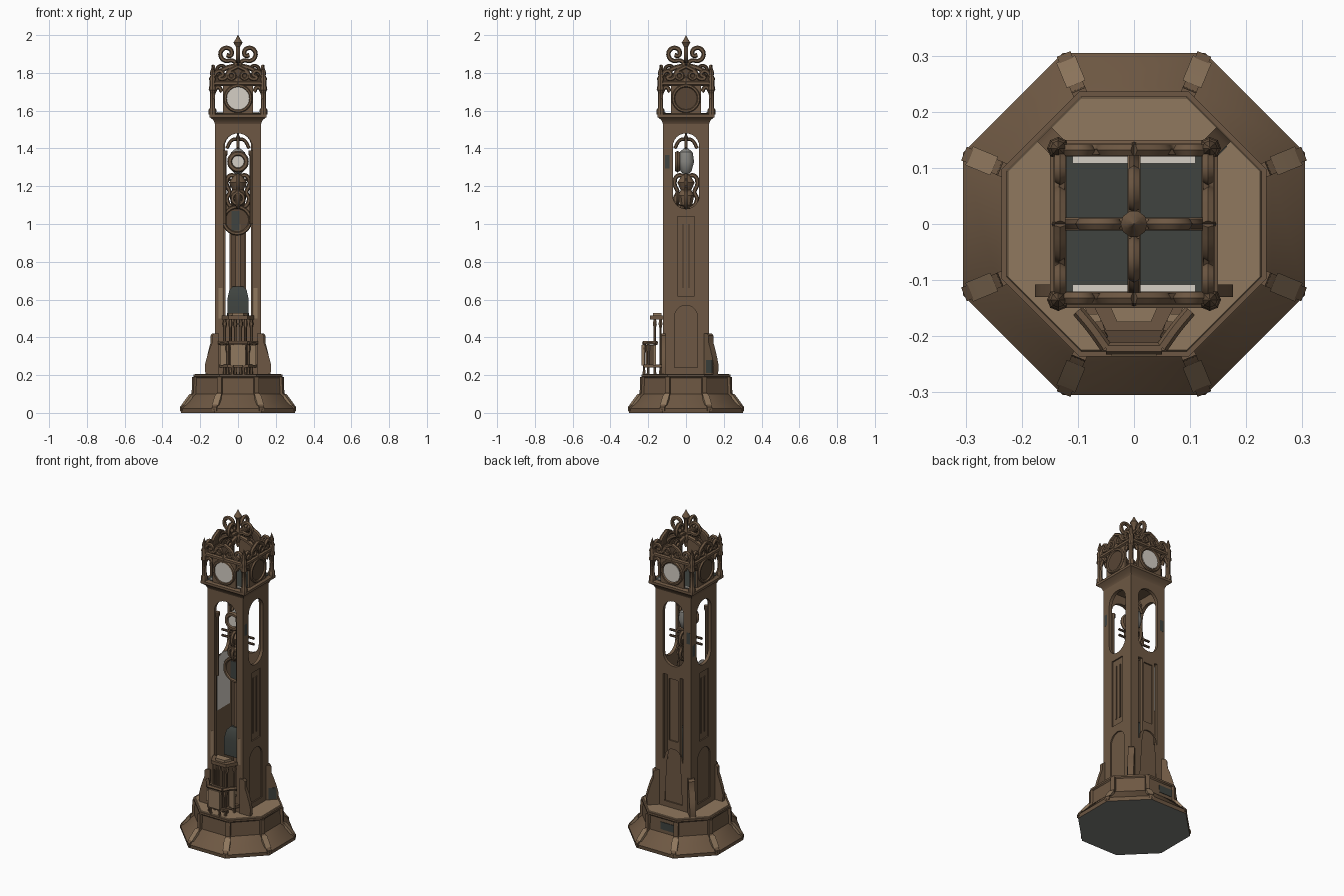
import bpy, bmesh
from math import pi, sin, cos, radians
from mathutils import Matrix

if "Cube" in bpy.data.objects:
    bpy.data.objects.remove(bpy.data.objects["Cube"])
made = []

def material(name, rgb):
    m = bpy.data.materials.new(name)
    m.use_nodes = True
    m.diffuse_color = (*rgb, 1)
    m.node_tree.nodes["Principled BSDF"].inputs["Base Color"].default_value = (*rgb, 1)
    return m

WOOD = material("brown wood", (0.155, 0.097, 0.056))
DARK = material("dark wood", (0.095, 0.059, 0.035))
WORN = material("worn light wood", (0.28, 0.188, 0.112))
SLATE = material("slate", (0.05, 0.057, 0.051))
UNDER = material("grey underside", (0.2, 0.205, 0.19))
DIAL = material("pale dial", (0.66, 0.62, 0.56))
GREY = material("grey glass", (0.25, 0.245, 0.225))

def lathe(name, profile, mat, sides=12, at=(0, 0), turn=0.0, under=None):
    """Stack of polygon rings from (radius, height) pairs."""
    bm = bmesh.new()
    angles = [turn + 2 * pi * i / sides for i in range(sides)]
    rings = [[bm.verts.new((at[0] + r * cos(t), at[1] + r * sin(t), z)) for t in angles] for r, z in profile]
    for a, b in zip(rings, rings[1:]):
        for i in range(sides):
            j = (i + 1) % sides
            bm.faces.new((a[i], a[j], b[j], b[i]))
    bm.faces.new(rings[0][::-1])
    bm.faces.new(rings[-1])
    me = bpy.data.meshes.new(name)
    bm.to_mesh(me)
    bm.free()
    me.materials.append(mat)
    me.materials.append(under or mat)
    for p in me.polygons:
        p.material_index = int(p.normal.z < -0.9)
    made.append(bpy.data.objects.new(name, me))
    bpy.context.collection.objects.link(made[-1])

def place(angle, dist=0):
    """Local x, y become width and height on a side turned about the axis."""
    return Matrix.Rotation(angle, 4, 'Z') @ Matrix.Rotation(pi / 2, 4, 'X') @ Matrix.Translation((0, 0, dist))

def to_mesh(name, cu, mat, matrix):
    cu.materials.append(mat)
    ob = bpy.data.objects.new(name, cu)
    bpy.context.collection.objects.link(ob)
    ob.matrix_world = matrix
    bpy.ops.object.select_all(action='DESELECT')
    ob.select_set(True)
    bpy.context.view_layer.objects.active = ob
    bpy.ops.object.convert(target='MESH')
    made.append(bpy.context.view_layer.objects.active)

def panel(name, outlines, near, far, mat, angle=None):
    """Flat shape with holes between two distances; without an angle it lies level between two heights."""
    cu = bpy.data.curves.new(name, 'CURVE')
    cu.dimensions, cu.fill_mode, cu.extrude = '2D', 'BOTH', (far - near) / 2
    for pts in outlines:
        sp = cu.splines.new('POLY')
        sp.points.add(len(pts) - 1)
        sp.use_cyclic_u = True
        for p, (x, y) in zip(sp.points, pts):
            p.co = (x, y, 0, 1)
    mid = (near + far) / 2
    to_mesh(name, cu, mat, Matrix.Translation((0, 0, mid)) if angle is None else place(angle, mid))

def tube(name, pts, r, mat, matrix=Matrix(), cyclic=False):
    """Smooth round rod through points; flat points lie in the local plane."""
    cu = bpy.data.curves.new(name, 'CURVE')
    cu.dimensions, cu.bevel_depth, cu.bevel_resolution = '3D', r, 1
    cu.resolution_u, cu.use_fill_caps = 5, True
    sp = cu.splines.new('BEZIER')
    sp.bezier_points.add(len(pts) - 1)
    sp.use_cyclic_u = cyclic
    for p, co in zip(sp.bezier_points, pts):
        p.co = co if len(co) > 2 else (*co, 0)
        p.handle_left_type = p.handle_right_type = 'AUTO'
    to_mesh(name, cu, mat, matrix)

def rect(x0, z0, x1, z1):
    return [(x0, z0), (x1, z0), (x1, z1), (x0, z1)]
def arch(w, z0, z1, round_bottom=False):
    top = [(w * cos(pi * i / 12), z1 - w + w * sin(pi * i / 12)) for i in range(13)]
    return top + ([(-x, z0 + z1 - z) for x, z in top] if round_bottom else [(-w, z0), (w, z0)])
def circle(x, z, r, n=20):
    return [(x + r * cos(2 * pi * i / n), z + r * sin(2 * pi * i / n)) for i in range(n)]
def ring(name, x, z, r, thick, mat, angle=0, dist=0):
    tube(name, circle(x, z, r, 8), thick, mat, place(angle, dist), True)

# Octagonal plinth with worn corner blocks and a grey underside
K = 1 / cos(pi / 8)
steps = [(.302, 0), (.305, .022), (.245, .088), (.232, .1), (.23, .185), (.236, .192), (.236, .203)]
lathe("plinth", [(r * K, z) for r, z in steps], WOOD, 8, turn=pi / 8, under=UNDER)
lathe("plinth_top", [(.228 * K, .202), (.225 * K, .207)], WORN, 8, turn=pi / 8)
ridge = [(.24, .01), (.328, .01), (.328, .03), (.3, .06), (.272, .095), (.26, .105), (.258, .19), (.24, .19)]
for i in range(8):
    panel("plinth_corner", [ridge], -.013, .013, WOOD, pi / 8 + i * pi / 4)
    panel("worn_corner", [[(.27, .04), (.318, .04), (.3, .064), (.27, .1)]], -.018, .018, WORN, pi / 8 + i * pi / 4)
panel("plinth_stain", [rect(-.01, .12, .08, .165)], .229, .234, SLATE, pi)

# Shaft walls: inner layer with openings, outer layer adding sunk panels
window = arch(.07, 1.08, 1.48, True)
sunk = [rect(-.045, .62, .045, 1.04), arch(.06, .24, .57)]
slits = [rect(-.07, .5, -.042, 1.02), rect(.046, .5, .066, 1.02)]
openings = [[arch(.076, .3, 1.48)], [window], [window] + slits, [window]]
sinks = [[], sunk, [rect(-.03, .62, .03, 1.0), sunk[1]], sunk]
stains = [(0, 1.02), (-.1, 1.33), (.1, 1.28), (-.1, 1.2)]
for k, (x, z) in enumerate(stains):
    a, body = k * pi / 2, rect(-.121, .2, .121, 1.56)
    panel("shaft_wall", [body] + openings[k], .102, .114, WOOD, a)
    panel("shaft_facing", [body] + openings[k] + sinks[k], .114, .122, WOOD, a)
    if k % 2:
        for s in (-.016, .016):
            panel("panel_strip", [rect(s - .005, .66, s + .005, 1.0)], .113, .118, DARK, a)
    if k:
        panel("slate_inlay", [rect(x - .012, z - .035, x + .012, z + .035)], .121, .1227, SLATE, a)
panel("inner_pane", [arch(.06, .76, 1.1)], .098, .101, DIAL, 3 * pi / 2)

# Scrolled feet: fins beside the front, diagonal blocks at the back
fin = [(.1, .2), (.172, .2), (.176, .25), (.166, .29), (.15, .34), (.138, .37), (.137, .41), (.125, .42), (.1, .42)]
for s in (-1, 1):
    panel("front_foot", [[(s * x, z) for x, z in fin]], .108, .13, WOOD, 0)
    panel("back_foot", [[(x + .05, z) for x, z in fin]], -.018, .018, WOOD, pi / 2 - s * pi / 4)
    panel("worn_pillar", [rect(s * .092 - .01, .5, s * .092 + .01, .66)], .121, .1227, WORN, 0)
panel("foot_stain", [rect(.17, .21, .215, .28)], .017, .02, SLATE, pi / 4)

# Cornice and dark deck
cornice = [(.122, 1.53), (.13, 1.55), (.15, 1.565), (.15, 1.58), (.14, 1.585)]
lathe("cornice", [(r * 2 ** .5, z) for r, z in cornice], WOOD, 4, turn=pi / 4)
panel("roof_deck", [rect(-.125, -.125, .125, .125)], 1.58, 1.588, SLATE)

# Clock stage: dial plate, pediment, crest, rib and pinnacle on every side
post = [(.02, 1.58), (.02, 1.605), (.014, 1.615), (.013, 1.7), (.02, 1.71), (.015, 1.74),
        (.018, 1.77), (.011, 1.785), (.014, 1.8), (.001, 1.842)]
scroll = [(.13, 1.75), (.12, 1.795), (.095, 1.81), (.08, 1.79), (.1, 1.775), (.07, 1.77), (.05, 1.805), (0, 1.835)]
plate = [(-.08, 1.58), (.08, 1.58), (.08, 1.73), (.05, 1.765), (-.05, 1.765), (-.08, 1.73)]
gable = [(-.125, 1.735), (.125, 1.735), (.115, 1.78), (.05, 1.805), (0, 1.83), (-.05, 1.805), (-.115, 1.78)]
curl = [(0, 1.845), (.03, 1.865), (.07, 1.865), (.092, 1.89), (.084, 1.922), (.055, 1.932), (.033, 1.912), (.042, 1.89), (.06, 1.895)]
for k in range(4):
    a = k * pi / 2
    M = place(a, .132)
    panel("dial_plate", [plate], .122, .134, WOOD, a)
    panel("dial_back", [circle(0, 1.665, .064)], .134, .137, DARK, a)
    panel("pediment", [gable, circle(-.075, 1.775, .012, 8), circle(.075, 1.775, .012, 8)], .124, .134, DARK, a)
    if k % 2 == 0:
        panel("dial", [circle(0, 1.665, .056 if k else .064)], .136, .14, DIAL, a)
        panel("pale_sill", [rect(-.11, 1.587, .11, 1.592)], .108, .123, DIAL, a)
    ring("dial_rim", 0, 1.665, .067, .009, WOOD, a, .137)
    tube("rail", [(-.14, 1.745), (.14, 1.745)], .014, WOOD, M)
    for s in (-1, 1):
        tube("side_arch", [(s * .138, 1.66), (s * .122, 1.71), (s * .105, 1.725), (s * .085, 1.7)], .011, WOOD, M)
        tube("crest_scroll", [(s * x, z) for x, z in scroll], .011, WOOD, M)
        ring("crest_curl", s * .035, 1.785, .018, .008, WOOD, a, .135)
    # Ribs and top scrolls meeting at the centre
    tube("crown_rib", [(.135, 1.74), (.115, 1.79), (.07, 1.822), (0, 1.84)], .013, WOOD, place(a))
    tube("rib_leaf", [(.12, 1.795), (.1, 1.835), (.075, 1.835), (.07, 1.815)], .009, DARK, place(a))
    tube("finial_scroll", curl, .0115, WOOD, place(a))
    lathe("pinnacle", post, WOOD, 8, at=(.135 * (1 if k % 2 else -1), .135 * (1 if k > 1 else -1)))
lathe("finial", [(.008, 1.8), (.024, 1.83), (.022, 1.85), (.011, 1.87), (.01, 1.935), (.015, 1.945),
                 (.024, 1.96), (.014, 1.975), (.001, 2.0)], WOOD, 10)

# Hanging movement inside the arches
lathe("hanger", [(.006, 1.38), (.006, 1.44), (.016, 1.45), (.006, 1.47), (.006, 1.54)], DARK, 8)
lathe("globe", [(.008, 1.26), (.03, 1.28), (.044, 1.33), (.036, 1.38), (.012, 1.4)], GREY, 14)
ring("small_dial_rim", 0, 1.33, .043, .014, WOOD, 0, .045)
panel("small_dial", [circle(0, 1.33, .036)], .043, .049, DIAL, 0)
lathe("movement", [(.012, 1.08), (.035, 1.1), (.045, 1.15), (.03, 1.18), (.048, 1.22), (.02, 1.26)], WOOD, 10)
scroll = [(0, 1.25), (.045, 1.255), (.06, 1.21), (.045, 1.17), (.058, 1.13), (.03, 1.09), (0, 1.1)]
for k in range(4):
    tube("hanger_arm", [(0, 1.45), (.03, 1.445), (.06, 1.4)], .009, WOOD, place(k * pi / 2))
    tube("movement_scroll", scroll, .011, WOOD, place(k * pi / 2))
for s in (-1, 1):
    tube("cross_bar", [(-.11, 0, 1.217 + s * .018), (.11, 0, 1.217 + s * .018)], .007, DARK)
    lathe("colonnette", [(.01, 1.0), (.01, 1.36), (.015, 1.37), (.015, 1.39)], WOOD, 8, at=(s * .07, -.1))
ring("gear", 0, 1.135, .03, .01, WOOD, 0, .045)

# Pendulum with bob and weight
panel("pendulum_rod", [rect(-.035, .5, .035, 1.08)], -.012, .012, DARK, 0)
panel("pendulum_strip", [rect(-.012, .6, .012, 1.0)], .01, .02, WOOD, 0)
panel("bob", [circle(-.005, 1.02, .066)], -.005, .02, DARK, 0)
panel("bob_pane", [rect(-.035, .965, .008, 1.07)], .019, .023, SLATE, 0)
ring("bob_rim", -.005, 1.02, .07, .01, WOOD, 0, .02)
lathe("weight", [(.08, .5), (.08, .6), (.065, .65), (.04, .67)], SLATE, 4, turn=pi / 4)

# Small balcony and railings at the foot of the front
def trapezoid(back, front, y0, y1):
    return [[(-back, y0), (-front, y1), (front, y1), (back, y0)]]
panel("balcony_cap", trapezoid(.085, .05, -.12, -.19), .495, .515, WOOD)
panel("balcony_crest", trapezoid(.05, .03, -.13, -.175), .515, .53, WORN)
panel("balcony_floor", trapezoid(.1, .055, -.12, -.225), .24, .255, WOOD)
panel("balcony_screen", trapezoid(.06, .045, -.165, -.215), .255, .36, DARK)
for s in (-1, 1):
    for x, y, top in [(.07, -.135, .5), (.04, -.165, .5), (.015, -.165, .5), (.055, -.2, .37), (.03, -.222, .37)]:
        lathe("baluster", [(.01, .2), (.007, .23), (.007, top - .05), (.012, top - .03), (.007, top)], WOOD, 6, at=(s * x, y))
    panel("side_panel", [rect(s * .078 - .018, .25, s * .078 + .018, .36)], .16, .175, WORN, 0)
    tube("balcony_rail", [(s * .1, -.155, .37), (s * .075, -.185, .372), (s * .05, -.22, .37)], .011, WOOD)
tube("front_rail", [(-.05, -.222, .37), (.05, -.222, .37)], .011, WOOD)
panel("front_panel", [rect(-.04, .25, .04, .36)], .222, .235, WORN, 0)

# Smooth curved parts, keep hard edges
for ob in made:
    ob.select_set(True)
bpy.ops.object.shade_smooth_by_angle(angle=radians(35))
